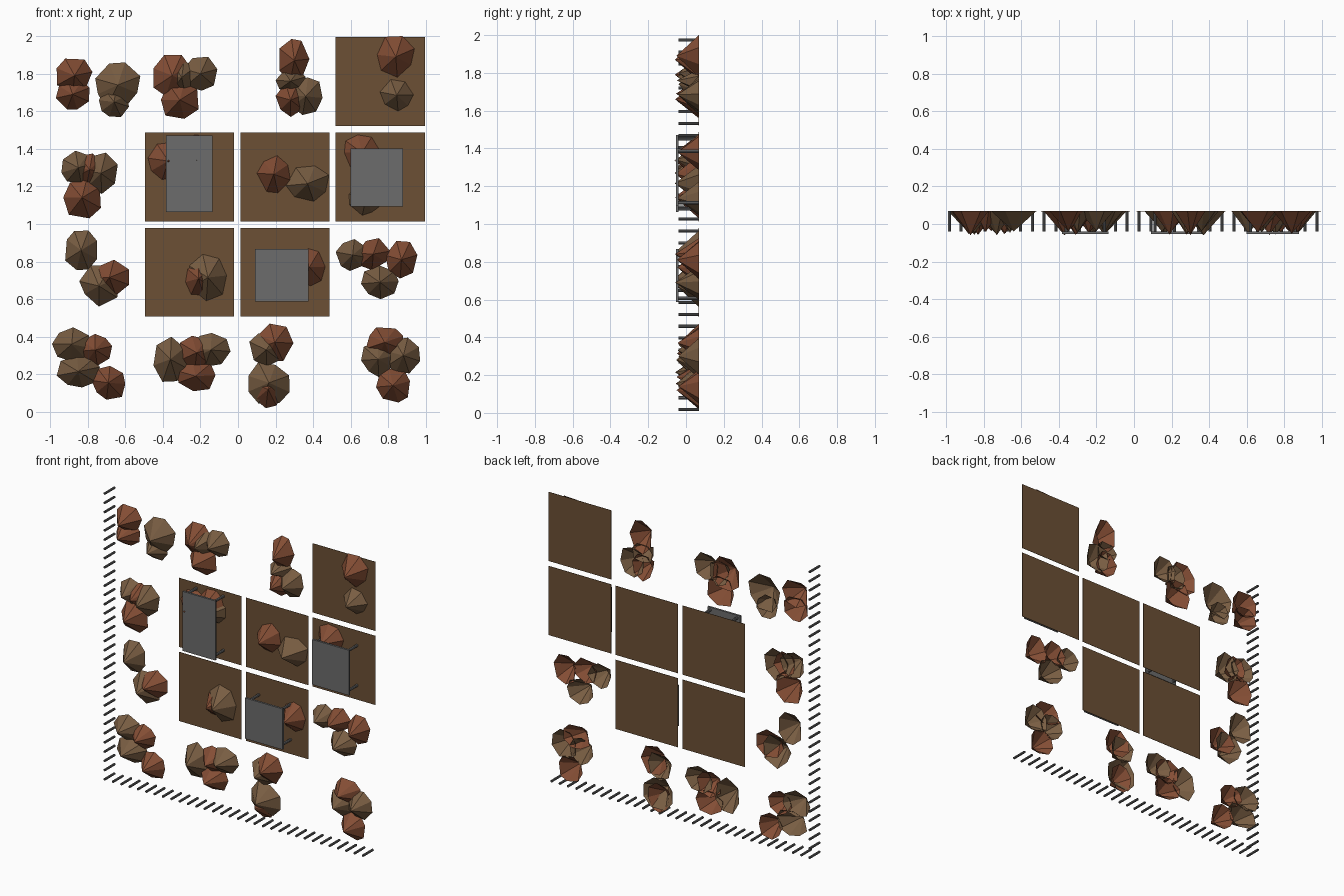
import bpy, bmesh, math, random
from mathutils import Matrix

random.seed(4)
BACK = 0.068


def material(name, rgb):
    m = bpy.data.materials.new(name)
    m.diffuse_color = (*rgb, 1)
    return m


RED = material("red_rock", (0.23, 0.075, 0.035))
TAN = material("tan_rock", (0.19, 0.11, 0.055))
EARTH = material("earth", (0.15, 0.08, 0.035))
STEEL = material("steel", (0.15, 0.15, 0.15))


def finish(name, bm, mat):
    mesh = bpy.data.meshes.new(name)
    bm.to_mesh(mesh)
    bm.free()
    mesh.materials.append(mat)
    ob = bpy.data.objects.new(name, mesh)
    bpy.context.collection.objects.link(ob)
    return ob


def rod(bm, x, z, r, y0, y1, sides=8):
    """Open tube running front to back."""
    m = Matrix.Translation((x, (y0 + y1) / 2, z)) @ Matrix.Rotation(math.pi / 2, 4, 'X')
    bmesh.ops.create_cone(bm, cap_ends=False, segments=sides, radius1=r,
                          radius2=r, depth=y1 - y0, matrix=m)


def rock(name, mat, cx, cz, rx, rz, tip=None):
    """Open, irregular low-poly cone with its point to the front."""
    n = random.choice((7, 8))
    start = random.random() * math.tau
    ring = []
    for i in range(n):
        a = start + (i + random.uniform(-0.15, 0.15)) * math.tau / n
        r = random.uniform(0.88, 1.05)
        ring.append((r * math.cos(a), r * math.sin(a)))
    # fit the outline to the measured half sizes
    lo = [min(p[k] for p in ring) for k in (0, 1)]
    hi = [max(p[k] for p in ring) for k in (0, 1)]
    fit = lambda v, k: 2 * (v - lo[k]) / (hi[k] - lo[k]) - 1
    bm = bmesh.new()
    y = tip if tip is not None else random.uniform(-0.06, -0.038)
    apex = bm.verts.new((cx, y, cz))
    base = [bm.verts.new((cx + rx * fit(p[0], 0), BACK, cz + rz * fit(p[1], 1))) for p in ring]
    for i in range(n):
        bm.faces.new((base[i], base[(i + 1) % n], apex))
    finish(name, bm, mat)


def box(name, mat, x0, x1, y0, y1, z0, z1):
    bm = bmesh.new()
    bmesh.ops.create_cube(bm, size=1, matrix=Matrix.Translation(
        ((x0 + x1) / 2, (y0 + y1) / 2, (z0 + z1) / 2))
        @ Matrix.Diagonal((x1 - x0, y1 - y0, z1 - z0, 1)))
    finish(name, bm, mat)


# rows of pins along the bottom and the left edge
bm = bmesh.new()
for i in range(32):
    t = i * 0.0631
    rod(bm, -0.983 + t, 0.017, 0.008, -0.04, BACK)
    if i:
        rod(bm, -0.983, 0.017 + t, 0.008, -0.04, BACK)
finish("edge_pins", bm, STEEL)

# flat earth tiles behind some of the cells
for col, row in ((3, 3), (1, 2), (2, 2), (3, 2), (1, 1), (2, 1)):
    x, z = -1.002 + col * 0.507, row * 0.507
    box("earth_tile", EARTH, x, x + 0.475, BACK - 0.001, BACK + 0.001, z, z + 0.473)

# raised steel plates on four legs
for x0, x1, z0, z1 in ((-0.383, -0.135, 1.063, 1.47), (0.598, 0.877, 1.094, 1.403),
                       (0.09, 0.374, 0.588, 0.867)):
    box("raised_plate", STEEL, x0, x1, -0.053, -0.039, z0, z1)
    bm = bmesh.new()
    for x in (x0 + 0.022, x1 - 0.022):
        for z in (z0 + 0.018, z1 - 0.018):
            rod(bm, x, z, 0.009, -0.039, BACK + 0.001)
    finish("plate_legs", bm, STEEL)

# rock clusters, cell by cell: centre x, centre z, half width, half height
red_upper = [
    (-.87, 1.79, .095, .09), (-.88, 1.69, .09, .08),
    (-.35, 1.79, .10, .11), (-.31, 1.66, .10, .10),
    (.30, 1.87, .08, .115), (.28, 1.66, .08, .09), (.84, 1.89, .10, .11),
    (-.83, 1.14, .10, .11), (-.79, 1.29, .08, .085),
    (-.37, 1.335, .11, .10, -.06), (-.24, 1.385, .09, .09),
    (.19, 1.265, .09, .10), (.66, 1.38, .095, .095, -.045)]
red_lower = [
    (-.685, .715, .105, .095), (-.21, .71, .07, .09), (.38, .77, .085, .10, -.045),
    (.72, .84, .09, .085), (.87, .81, .085, .10),
    (-.76, .33, .09, .085), (-.69, .155, .09, .09),
    (-.22, .315, .09, .09), (-.225, .19, .105, .08),
    (.195, .37, .10, .10), (.16, .12, .08, .10),
    (.78, .37, .10, .08), (.825, .14, .09, .09)]
tan_upper = [
    (-.64, 1.74, .12, .12), (-.66, 1.65, .08, .08),
    (-.30, 1.78, .07, .09), (-.20, 1.80, .09, .09),
    (.28, 1.76, .08, .06), (.36, 1.68, .09, .10), (.845, 1.685, .09, .085),
    (-.85, 1.30, .09, .09), (-.73, 1.27, .09, .11),
    (-.22, 1.34, .08, .085, -.055), (.37, 1.215, .115, .095),
    (.68, 1.135, .09, .09, -.045)]
tan_lower = [
    (-.835, .86, .085, .105), (-.74, .67, .105, .11), (-.16, .715, .10, .125),
    (.61, .835, .09, .085), (.755, .69, .10, .09),
    (-.885, .36, .105, .09), (-.85, .215, .115, .085),
    (-.36, .28, .09, .12), (-.145, .33, .105, .09),
    (.15, .33, .09, .09), (.165, .155, .11, .11),
    (.745, .28, .09, .095), (.88, .30, .09, .095)]
for r in red_upper + red_lower:
    rock("red_rock", RED, *r)
for r in tan_upper + tan_lower:
    rock("tan_rock", TAN, *r)
